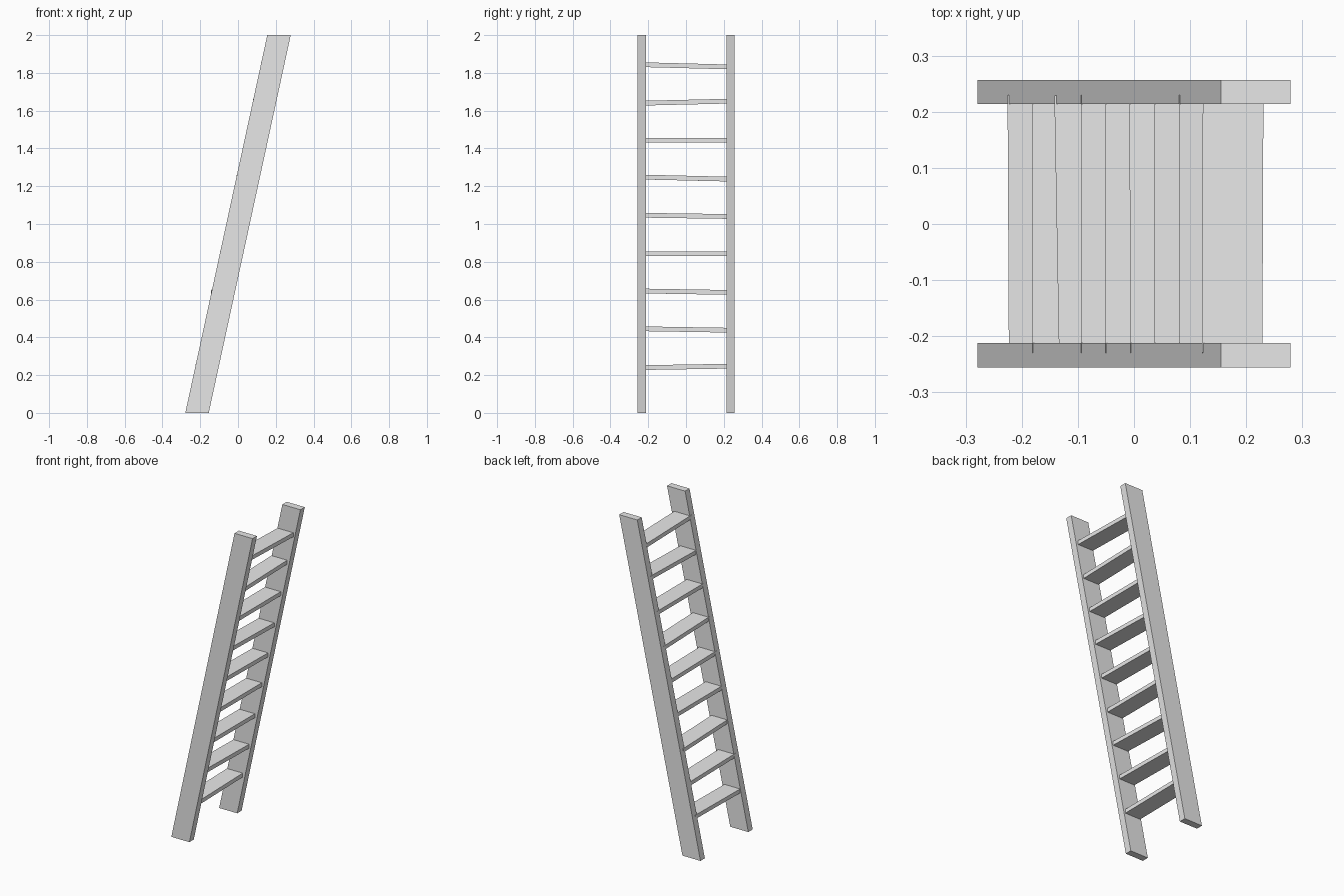
import bpy
from math import atan2
from mathutils import Matrix

cube = bpy.data.objects.get("Cube")
if cube:
    bpy.data.objects.remove(cube, do_unlink=True)

grey = bpy.data.materials.new("light_grey")
grey.use_nodes = True
grey.diffuse_color = (0.8, 0.8, 0.8, 1)
grey.node_tree.nodes["Principled BSDF"].inputs["Base Color"].default_value = (0.8, 0.8, 0.8, 1)

HEIGHT = 2.0
LEAN = 0.434 / HEIGHT       # sideways run per unit of height
RAIL_WIDTH = 0.124


def box(name, size, transform):
    """Flat-shaded box with its transform baked into the mesh."""
    bpy.ops.mesh.primitive_cube_add(size=1)
    obj = bpy.context.object
    obj.name = name
    obj.data.transform(transform @ Matrix.Diagonal((*size, 1)))
    obj.data.materials.append(grey)
    return obj


# Leaning side rails, sheared so their ends stay level
shear = Matrix.Identity(4)
shear[0][2] = LEAN
for name, y in (("right_rail", -0.234), ("left_rail", 0.235)):
    box(name, (RAIL_WIDTH, 0.043, HEIGHT),
        Matrix.Translation((0, y, HEIGHT / 2)) @ shear)

# Slightly uneven treads: height at each end, and twist about the vertical
treads = [
    (0.240, 0.247, 0.005), (0.445, 0.438, 0), (0.645, 0.638, 0.018),
    (0.843, 0.843, 0), (1.046, 1.040, 0), (1.248, 1.238, 0.005),
    (1.443, 1.443, 0), (1.640, 1.650, 0), (1.843, 1.832, -0.004),
]
SPAN = 0.46
for i, (z_right, z_left, twist) in enumerate(treads, 1):
    z = (z_right + z_left) / 2
    place = Matrix.Translation((LEAN * (z - HEIGHT / 2) - 0.006, 0, z))
    tilt = Matrix.Rotation(atan2(z_left - z_right, 0.425), 4, "X")
    box(f"tread_{i}", (0.108, SPAN, 0.025),
        place @ Matrix.Rotation(twist, 4, "Z") @ tilt)
